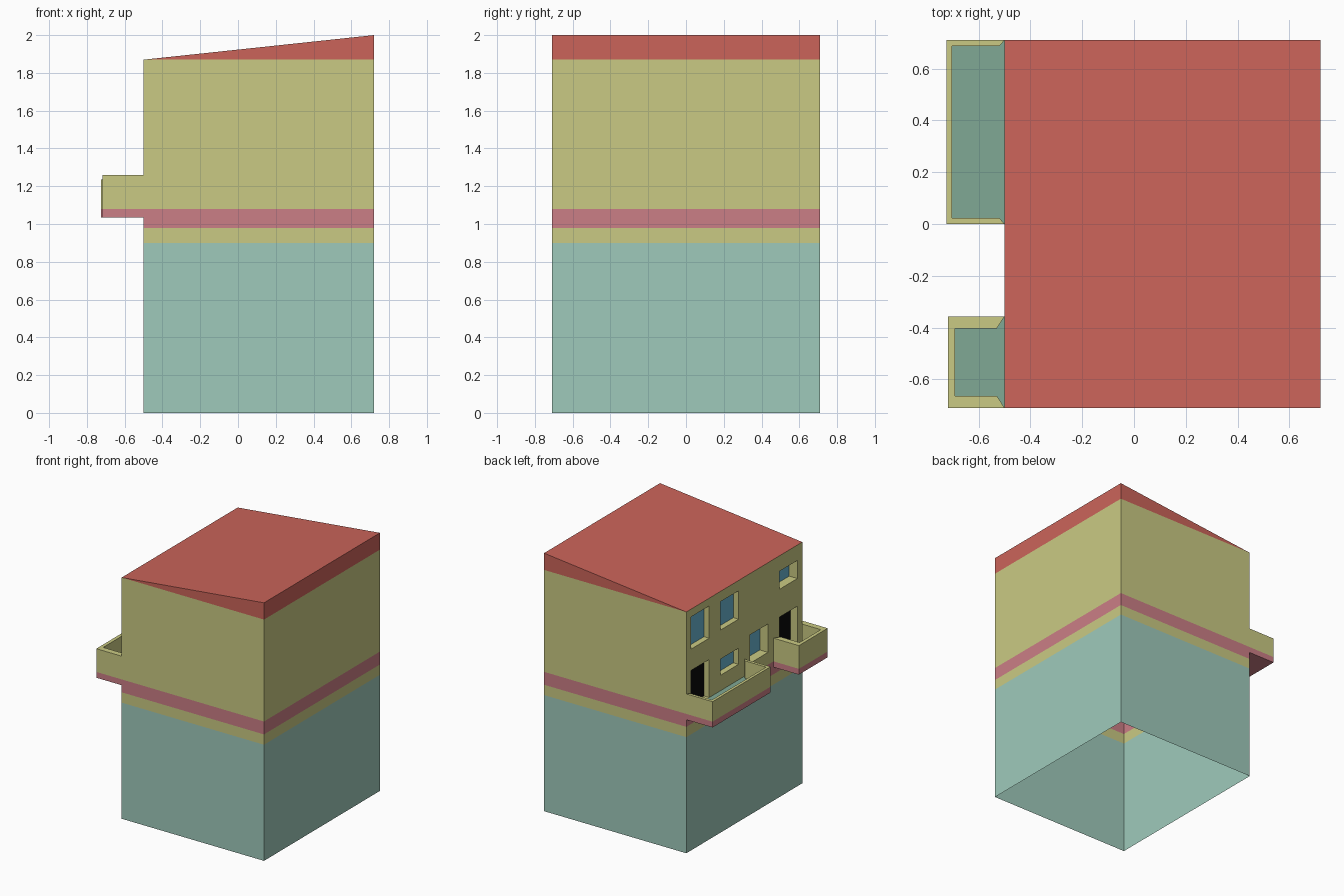
import bpy
from mathutils import Vector

if "Cube" in bpy.data.objects:
    bpy.data.objects.remove(bpy.data.objects["Cube"])


def srgb(*c):
    return tuple((v / 255 / 12.92) if v < 11 else ((v / 255 + 0.055) / 1.055) ** 2.4 for v in c) + (1,)


COLOURS = {
    "teal_base": (159, 202, 187), "cream_wall": (202, 202, 131), "pink_band": (203, 126, 134),
    "red_roof": (203, 100, 90), "green_floor": (128, 169, 149), "blue_glass": (105, 180, 208),
    "black_door": (10, 10, 10)}
MATS = {}
for name, rgb in COLOURS.items():
    MATS[name] = bpy.data.materials.new(name)
    MATS[name].diffuse_color = srgb(*rgb)
ORDER = list(MATS)


class Part:
    """Collects flat faces, each turned to face the given outward direction."""

    def __init__(self, name):
        self.name, self.verts, self.faces, self.cols = name, [], [], []

    def add(self, pts, colour, out):
        pts = [Vector(p) for p in pts]
        n = sum((a.cross(b) for a, b in zip(pts, pts[1:] + pts[:1])), Vector())
        if n.dot(Vector(out)) < 0:
            pts.reverse()
        base = len(self.verts)
        self.verts += pts
        self.faces.append(range(base, base + len(pts)))
        self.cols.append(ORDER.index(colour))

    def wall(self, a, b, z0, z1, colour, out):
        self.add([(*a, z0), (*b, z0), (*b, z1), (*a, z1)], colour, out)

    def build(self):
        me = bpy.data.meshes.new(self.name)
        me.from_pydata(self.verts, [], [tuple(f) for f in self.faces])
        for m in MATS.values():
            me.materials.append(m)
        for poly, c in zip(me.polygons, self.cols):
            poly.material_index = c
        bpy.context.collection.objects.link(bpy.data.objects.new(self.name, me))


X0, X1, Y0, Y1 = -0.5, 0.72, -0.71, 0.71
EAVE, TOP, FLOOR = 1.87, 2.0, 1.10
BANDS = [(0, 0.90, "teal_base"), (0.90, 0.98, "cream_wall"),
         (0.98, 1.08, "pink_band"), (1.08, EAVE, "cream_wall")]


def band_colour(z):
    return next(c for a, b, c in BANDS if a <= z <= b)


# Three plain outer walls, banded by height, open underneath
walls = Part("walls")
for z0, z1, col in BANDS:
    walls.wall((X0, Y0), (X1, Y0), z0, z1, col, (0, -1, 0))
    walls.wall((X1, Y0), (X1, Y1), z0, z1, col, (1, 0, 0))
    walls.wall((X1, Y1), (X0, Y1), z0, z1, col, (0, 1, 0))
walls.build()

# Single-pitch roof
roof = Part("roof")
roof.add([(X0, Y0, EAVE), (X1, Y0, TOP), (X1, Y1, TOP), (X0, Y1, EAVE)], "red_roof", (0, 0, 1))
roof.wall((X1, Y0), (X1, Y1), EAVE, TOP, "red_roof", (1, 0, 0))
for y in (Y0, Y1):
    roof.add([(X0, y, EAVE), (X1, y, EAVE), (X1, y, TOP)], "red_roof", (0, y, 0))
roof.build()

# Openings in the facade: y range, z range, depth, filling
OPENINGS = [
    (0.43, 0.65, 1.56, 1.81, 0.045, "blue_glass"),
    (0.07, 0.29, 1.57, 1.79, 0.045, "blue_glass"),
    (-0.65, -0.43, 1.61, 1.75, 0.07, "blue_glass"),
    (0.07, 0.29, 1.22, 1.345, 0.045, "blue_glass"),
    (-0.29, -0.07, 1.175, 1.395, 0.07, "blue_glass"),
    (0.43, 0.65, FLOOR, 1.395, 0.045, "black_door"),
    (-0.65, -0.43, FLOOR, 1.395, 0.06, "black_door")]

# Facade sheet: grid cells, leaving out the openings
facade = Part("facade")
ys = sorted({Y0, Y1} | {v for o in OPENINGS for v in o[:2]})
zs = sorted({b[0] for b in BANDS} | {EAVE} | {v for o in OPENINGS for v in o[2:4]})
for a, b in zip(ys, ys[1:]):
    for c, d in zip(zs, zs[1:]):
        y, z = (a + b) / 2, (c + d) / 2
        if not any(o[0] < y < o[1] and o[2] < z < o[3] for o in OPENINGS):
            facade.wall((X0, a), (X0, b), c, d, band_colour(z), (-1, 0, 0))
# Reveals and fillings
panes = Part("windows_and_doors")
for a, b, c, d, depth, fill in OPENINGS:
    xi = X0 + depth
    facade.wall((X0, a), (xi, a), c, d, "cream_wall", (0, 1, 0))
    facade.wall((X0, b), (xi, b), c, d, "cream_wall", (0, -1, 0))
    for z, up in ((c, 1), (d, -1)):
        facade.add([(X0, a, z), (X0, b, z), (xi, b, z), (xi, a, z)], "cream_wall", (0, 0, up))
    panes.wall((xi, a), (xi, b), c, d, fill, (-1, 0, 0))
facade.build()
panes.build()


# Balcony: U-shaped parapet whose inside flares out where it meets the facade
def balcony(name, xo, y0, y1, top, tx, ty, flare):
    p = Part(name)
    bottom = 1.035
    outer = [(X0, y0), (xo, y0), (xo, y1), (X0, y1)]
    xi, xf = xo + tx, X0 - flare
    inner = [(X0, y0), (xf, y0 + ty), (xi, y0 + ty), (xi, y1 - ty), (xf, y1 - ty), (X0, y1)]
    centre = Vector(((xo + X0) / 2, (y0 + y1) / 2, 0))
    for a, b in zip(outer, outer[1:]):
        out = Vector(((a[0] + b[0]) / 2, (a[1] + b[1]) / 2, 0)) - centre
        p.wall(a, b, bottom, 1.08, "pink_band", out)
        p.wall(a, b, 1.08, top, "cream_wall", out)
    for a, b in zip(inner, inner[1:]):
        mid = Vector(((a[0] + b[0]) / 2, (a[1] + b[1]) / 2, 0))
        p.wall(a, b, FLOOR, top, "cream_wall", centre - mid)
    p.add([(*v, bottom) for v in outer], "pink_band", (0, 0, -1))
    p.add([(*v, FLOOR) for v in inner], "green_floor", (0, 0, 1))
    # parapet coping as quads and corner triangles
    o, i = outer, inner
    for f in ((o[0], o[1], i[2], i[1]), (o[1], o[2], i[3], i[2]), (o[2], o[3], i[4], i[3])):
        p.add([(*v, top) for v in f], "cream_wall", (0, 0, 1))
    p.build()


balcony("long_balcony", -0.725, 0.0, Y1, 1.235, 0.022, 0.023, 0.02)
balcony("short_balcony", -0.718, Y0, -0.357, 1.26, 0.027, 0.046, 0.03)

for m in bpy.data.materials:
    if m.users and not m.is_grease_pencil:
        m.use_nodes = True
        m.node_tree.nodes["Principled BSDF"].inputs["Base Color"].default_value = m.diffuse_color
